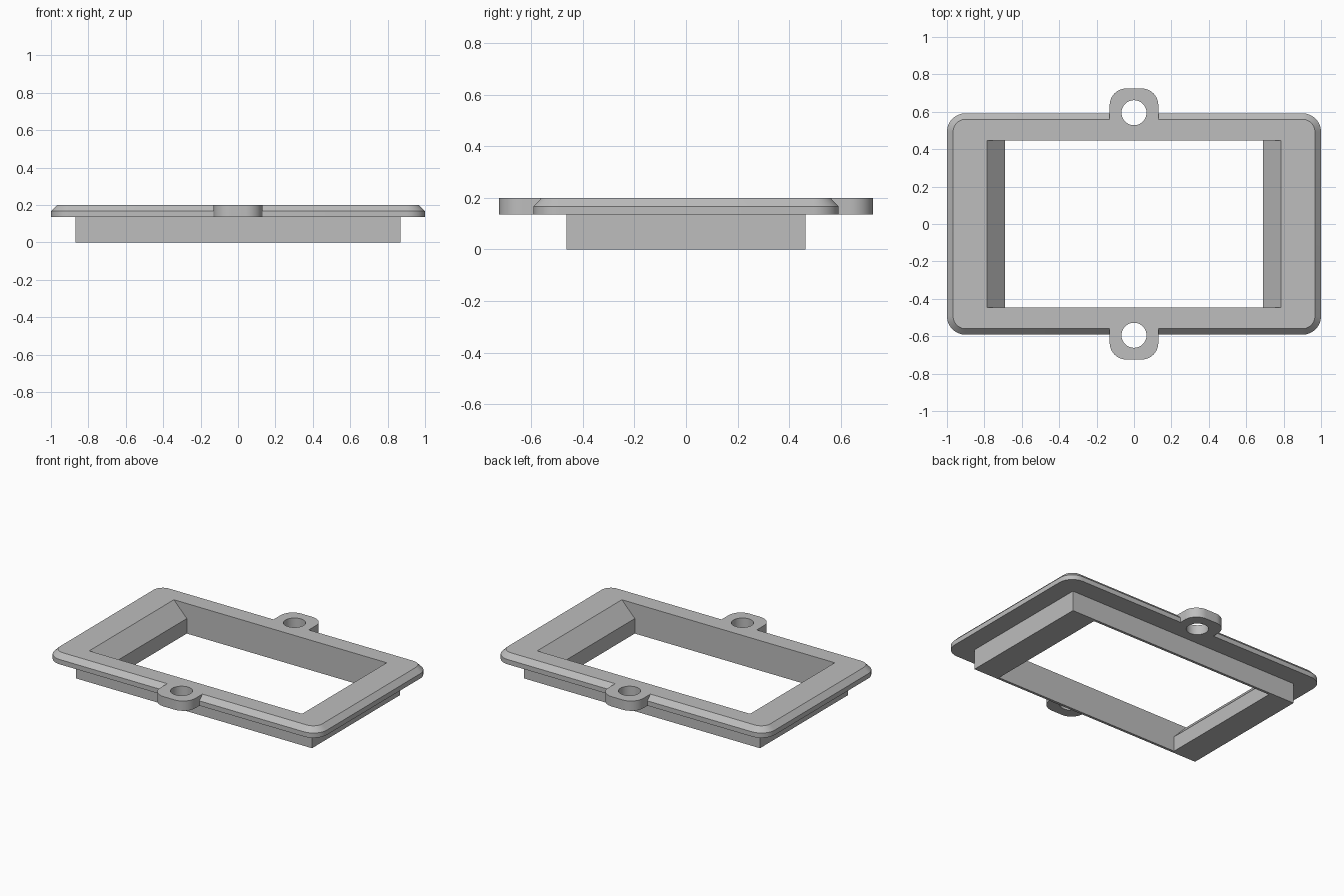
import bpy
import bmesh
from math import sin, cos, pi

old = bpy.data.objects.get("Cube")
if old:
    bpy.data.objects.remove(old, do_unlink=True)

gray = bpy.data.materials.new("light gray")
gray.use_nodes = True
gray.diffuse_color = (0.51, 0.51, 0.51, 1)
gray.node_tree.nodes["Principled BSDF"].inputs["Base Color"].default_value = gray.diffuse_color


def outline(half_x, half_y, radius, steps=12):
    """Rectangle outline with rounded corners, counter-clockwise."""
    points = []
    for i, (sx, sy) in enumerate([(1, 1), (-1, 1), (-1, -1), (1, -1)]):
        cx, cy = sx * (half_x - radius), sy * (half_y - radius)
        count = steps if radius else 0
        for k in range(count + 1):
            a = (i + k / max(count, 1)) * pi / 2
            points.append((cx + radius * cos(a), cy + radius * sin(a)))
    return points


def loft(name, sections, y=0):
    """Solid through sections given as (half_x, half_y, radius, z)."""
    bm = bmesh.new()
    rings = [[bm.verts.new((px, py + y, z)) for px, py in outline(hx, hy, r)]
             for hx, hy, r, z in sections]
    bm.faces.new(rings[0][::-1])
    bm.faces.new(rings[-1])
    for low, high in zip(rings, rings[1:]):
        for i in range(len(low)):
            j = (i + 1) % len(low)
            bm.faces.new((low[i], low[j], high[j], high[i]))
    mesh = bpy.data.meshes.new(name)
    bm.to_mesh(mesh)
    bm.free()
    mesh.materials.append(gray)
    obj = bpy.data.objects.new(name, mesh)
    bpy.context.collection.objects.link(obj)
    return obj


def combine(target, other, operation):
    """Apply a boolean and discard the helper solid."""
    bpy.context.view_layer.objects.active = target
    mod = target.modifiers.new(operation.lower(), "BOOLEAN")
    mod.operation = operation
    mod.solver = "EXACT"
    mod.object = other
    bpy.ops.object.modifier_apply(modifier=mod.name)
    bpy.data.objects.remove(other, do_unlink=True)


BASE, TOP, EAR_Y = 0.135, 0.2, 0.595

# Flange with chamfered upper rim
frame = loft("bezel_frame", [(1, 0.592, 0.1, BASE), (1, 0.592, 0.1, 0.167),
                             (0.967, 0.56, 0.067, TOP)])

# Insert collar below the flange
combine(frame, loft("collar", [(0.87, 0.463, 0, 0), (0.87, 0.463, 0, 0.16)]), "UNION")

# Screw ears on the front and back edges
for side in (-1, 1):
    ear = loft("ear", [(0.13, 0.13, 0.09, z) for z in (BASE, TOP)], side * EAR_Y)
    combine(frame, ear, "UNION")

# Window opening: straight below, sloped outward at both ends above
combine(frame, loft("opening", [(0.69, 0.446, 0, -0.1), (0.69, 0.446, 0, 0.1),
                                (0.88, 0.446, 0, 0.3)]), "DIFFERENCE")

# Screw holes
for side in (-1, 1):
    hole = loft("hole", [(0.067, 0.067, 0.067, z) for z in (0.05, 0.3)], side * EAR_Y)
    combine(frame, hole, "DIFFERENCE")

# Smooth the rounded walls, keep hard edges
frame.select_set(True)
bpy.context.view_layer.objects.active = frame
bpy.ops.object.shade_smooth_by_angle(angle=pi / 9)
